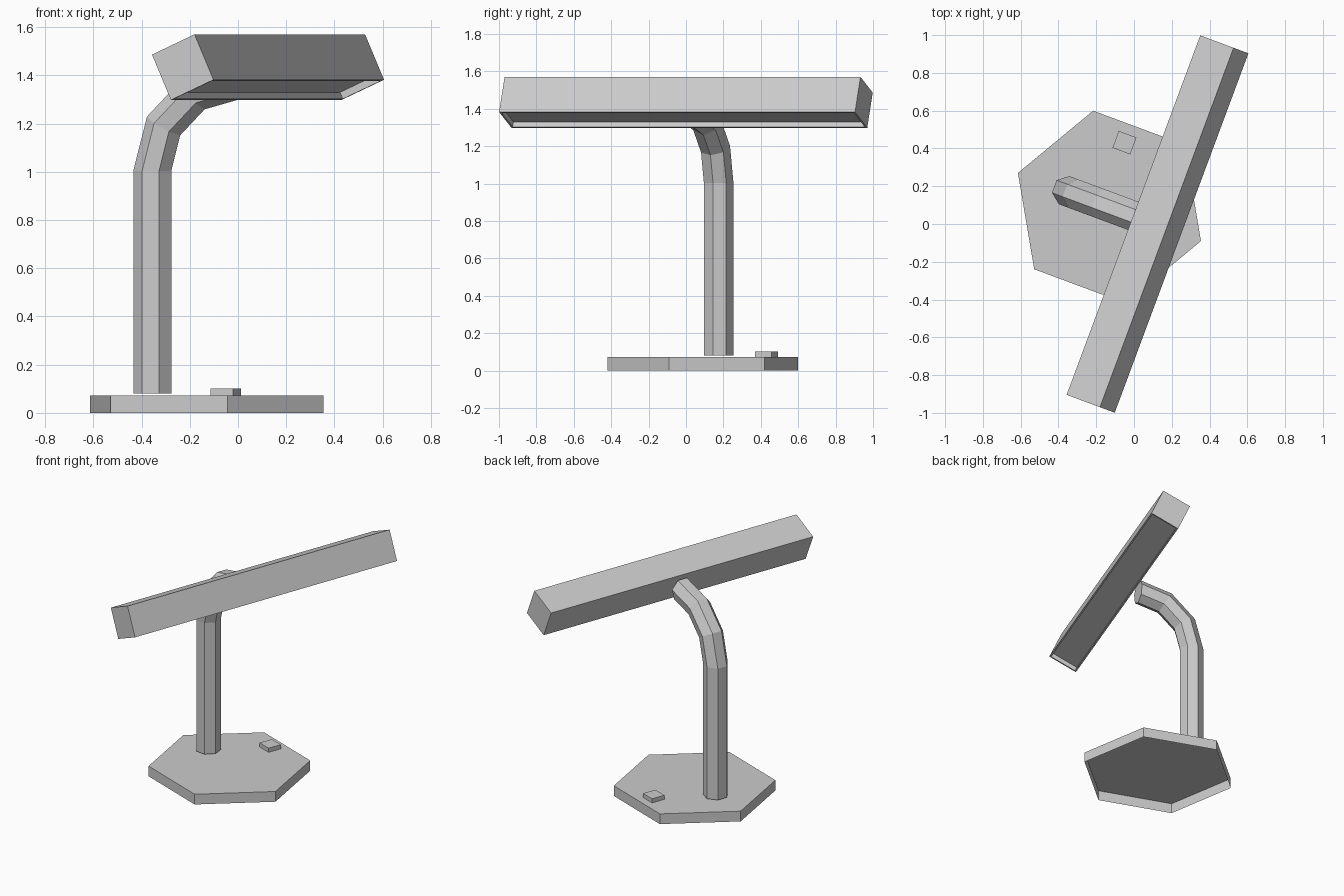
import bpy, bmesh, math
from mathutils import Matrix, Vector

cube = bpy.data.objects.get("Cube")
if cube:
    bpy.data.objects.remove(cube, do_unlink=True)

grey = bpy.data.materials.new("light_grey")
grey.use_nodes = True
COLOUR = (0.6, 0.6, 0.6, 1)
grey.diffuse_color = COLOUR
grey.node_tree.nodes["Principled BSDF"].inputs["Base Color"].default_value = COLOUR

# The lamp is modelled along its own axes, then turned and placed as a whole
PLACE = Matrix.Translation((-0.13, 0.09, 0)) @ Matrix.Rotation(math.radians(-20.4), 4, 'Z')


def finish(name, bm):
    bmesh.ops.transform(bm, matrix=PLACE, verts=bm.verts)
    mesh = bpy.data.meshes.new(name)
    bm.to_mesh(mesh)
    bm.free()
    mesh.materials.append(grey)
    obj = bpy.data.objects.new(name, mesh)
    bpy.context.collection.objects.link(obj)
    return obj


def box(size, matrix):
    bm = bmesh.new()
    bmesh.ops.create_cube(bm, size=1, matrix=matrix @ Matrix.Diagonal((*size, 1)))
    bm.normal_update()
    return bm


# Base: hexagonal tray, open underneath
BASE_H = 0.072
bm = bmesh.new()
bmesh.ops.create_cone(bm, cap_ends=True, segments=6, radius1=0.517, radius2=0.517, depth=BASE_H,
                      matrix=Matrix.Translation((0, 0, BASE_H / 2)) @ Matrix.Rotation(math.pi / 2, 4, 'Z'))
bm.normal_update()
bmesh.ops.delete(bm, geom=[f for f in bm.faces if f.normal.z < -0.9], context='FACES_ONLY')
finish("base", bm)

# Arm: seven-sided tube, straight up and then a quarter bend
SIDES, R, BEND = 7, 0.0815, 0.376
POST_X, BEND_Z = -0.238, 1.004
rings = [(POST_X, 0.08, 0)]
for k in range(4):
    a = k * math.pi / 6
    rings.append((POST_X + BEND * (1 - math.cos(a)), BEND_Z + BEND * math.sin(a), a))
bm = bmesh.new()
loops = []
for x, z, a in rings:
    loop = []
    for i in range(SIDES):
        t = math.tau * i / SIDES
        r = R * math.cos(t)
        loop.append(bm.verts.new((x + r * math.cos(a), R * math.sin(t), z - r * math.sin(a))))
    loops.append(loop)
for low, high in zip(loops, loops[1:]):
    for i in range(SIDES):
        j = (i + 1) % SIDES
        bm.faces.new((low[i], low[j], high[j], high[i]))
bm.faces.new(loops[0][::-1])
bm.faces.new(loops[-1])
bmesh.ops.recalc_face_normals(bm, faces=bm.faces)
finish("arm", bm)

# Lamp head: long tilted bar with a shallow recess underneath
tilt = Matrix.Translation((0.27, 0.004, 1.434)) @ Matrix.Rotation(math.radians(-24), 4, 'Y')
bm = box((0.206, 2.03, 0.206), tilt)
under = min(bm.faces, key=lambda f: f.normal.z)
bmesh.ops.inset_region(bm, faces=[under], thickness=0.015)
panel = bmesh.ops.extrude_face_region(bm, geom=[under])
verts = [g for g in panel["geom"] if isinstance(g, bmesh.types.BMVert)]
bmesh.ops.translate(bm, verts=verts, vec=tilt.to_3x3() @ Vector((0, 0, 0.03)))
if under.is_valid:
    bmesh.ops.delete(bm, geom=[under], context='FACES_ONLY')
bmesh.ops.recalc_face_normals(bm, faces=bm.faces)
finish("lamp_head", bm)

# Switch: small square button on the base
finish("switch", box((0.1, 0.095, 0.03), Matrix.Translation((-0.044, 0.347, 0.086))))
